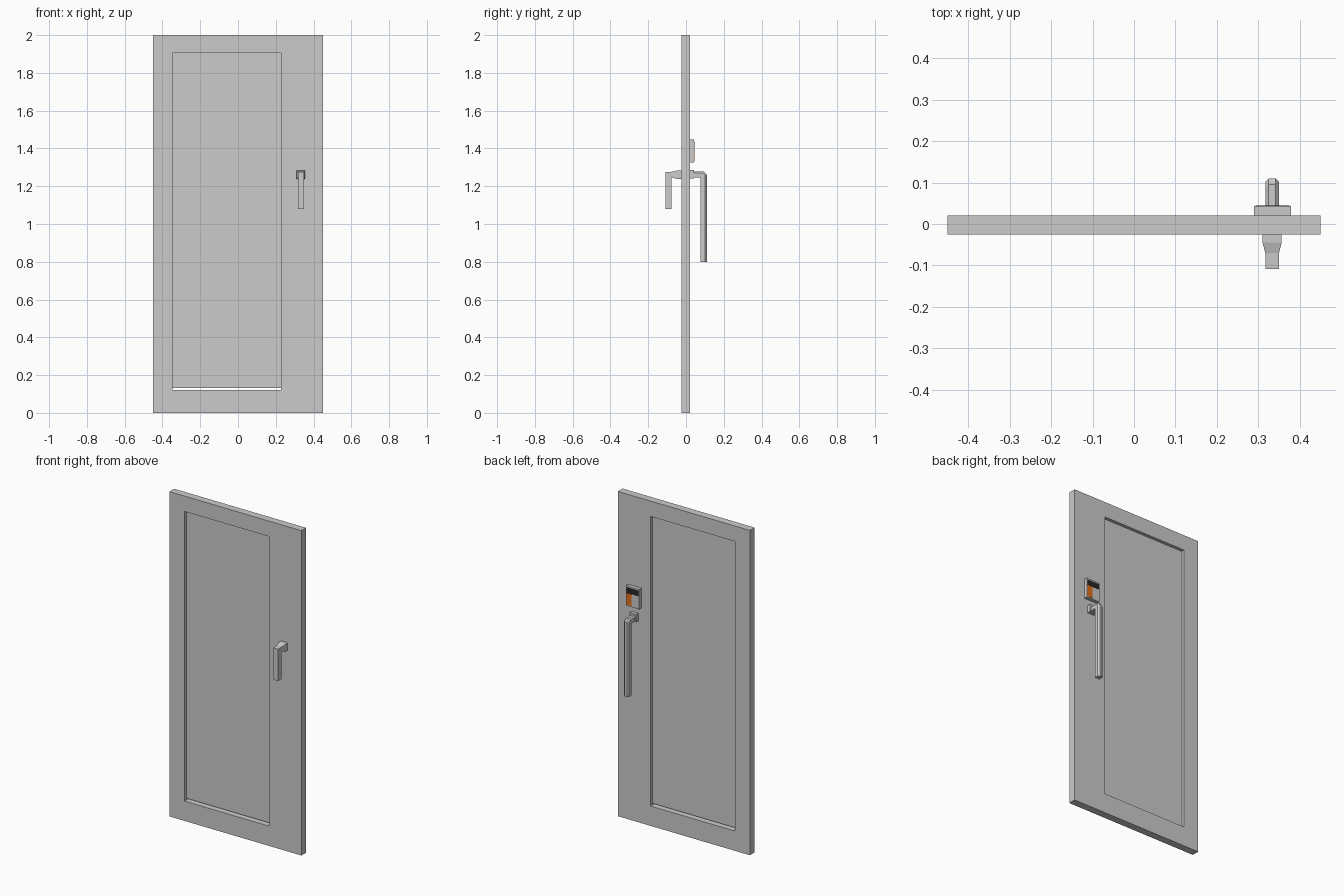
import bpy, bmesh

if "Cube" in bpy.data.objects:
    bpy.data.objects.remove(bpy.data.objects["Cube"])


def finish(name, bm, color=None):
    bmesh.ops.recalc_face_normals(bm, faces=bm.faces)
    me = bpy.data.meshes.new(name)
    bm.to_mesh(me)
    bm.free()
    ob = bpy.data.objects.new(name, me)
    bpy.context.collection.objects.link(ob)
    if color:
        mat = bpy.data.materials.new(name + "_color")
        mat.diffuse_color = (*color, 1)
        mat.use_nodes = True
        mat.node_tree.nodes["Principled BSDF"].inputs["Base Color"].default_value = mat.diffuse_color
        me.materials.append(mat)
    return ob


def box(name, x, y, z, color=None):
    bm = bmesh.new()
    bmesh.ops.create_cube(bm, size=1)
    for v in bm.verts:
        v.co = [r[0] if c < 0 else r[1] for c, r in zip(v.co, (x, y, z))]
    return finish(name, bm, color)


def loft(name, cx, rings):
    """Rings are (half width, outer (y, z), inner (y, z), outer chamfer fraction)."""
    bm = bmesh.new()
    loops = []
    for w, a, b, c in rings:
        def pt(x, t):
            return bm.verts.new((cx + x, a[0] + (b[0] - a[0]) * t, a[1] + (b[1] - a[1]) * t))
        if c:
            loops.append([pt(-w, 1), pt(w, 1), pt(w, c), pt(w * (1 - 2 * c), 0),
                          pt(-w * (1 - 2 * c), 0), pt(-w, c)])
        else:
            loops.append([pt(-w, 1), pt(w, 1), pt(w, 0), pt(-w, 0)])
    n = len(loops[0])
    for p, q in zip(loops, loops[1:]):
        for i in range(n):
            bm.faces.new((p[i], p[(i + 1) % n], q[(i + 1) % n], q[i]))
    bm.faces.new(loops[0])
    bm.faces.new(loops[-1])
    return finish(name, bm)


# Door frame: rectangular ring extruded through the thickness
Y0, Y1 = -0.025, 0.021


def rect(bm, x0, x1, z0, z1, y):
    return [bm.verts.new((x, y, z)) for x, z in ((x0, z0), (x1, z0), (x1, z1), (x0, z1))]


bm = bmesh.new()
loops = [rect(bm, -0.45, 0.45, 0, 2, Y0), rect(bm, -0.45, 0.45, 0, 2, Y1),
         rect(bm, -0.347, 0.228, 0.122, 1.905, Y1), rect(bm, -0.347, 0.228, 0.122, 1.905, Y0)]
for k in range(4):
    p, q = loops[k], loops[(k + 1) % 4]
    for i in range(4):
        j = (i + 1) % 4
        bm.faces.new((p[i], p[j], q[j], q[i]))
finish("door_frame", bm)

# Inset panel, with a slim gap at the bottom
box("door_panel", (-0.347, 0.228), (-0.005, 0.001), (0.131, 1.905))

# Front lever handle: tapered neck, mitred into a square grip
loft("front_handle", 0.333, [
    (0.023, (Y0, 1.284), (Y0, 1.238), 0),
    (0.023, (-0.045, 1.284), (-0.045, 1.238), 0),
    (0.0165, (-0.07, 1.277), (-0.07, 1.245), 0),
    (0.0165, (-0.109, 1.275), (-0.076, 1.245), 0),
    (0.0165, (-0.109, 1.08), (-0.076, 1.08), 0)])

# Back pull handle: square mount and long grip with chamfered outer edges
box("back_handle_mount", (0.31, 0.356), (Y1, 0.042), (1.24, 1.286))
loft("back_handle", 0.333, [
    (0.0165, (0.04, 1.277), (0.04, 1.245), 0.25),
    (0.0165, (0.095, 1.277), (0.077, 1.245), 0.25),
    (0.0165, (0.11, 1.262), (0.077, 1.243), 0.25),
    (0.0165, (0.11, 0.80), (0.077, 0.80), 0.25)])

# Lock box with dark reader strip and orange plate
box("lock_box", (0.289, 0.379), (Y1, 0.043), (1.325, 1.447))
box("lock_strip", (0.293, 0.375), (0.04, 0.0445), (1.404, 1.438), (0.02, 0.02, 0.02))
box("lock_plate", (0.341, 0.375), (0.04, 0.0445), (1.332, 1.403), (0.8, 0.16, 0.01))
